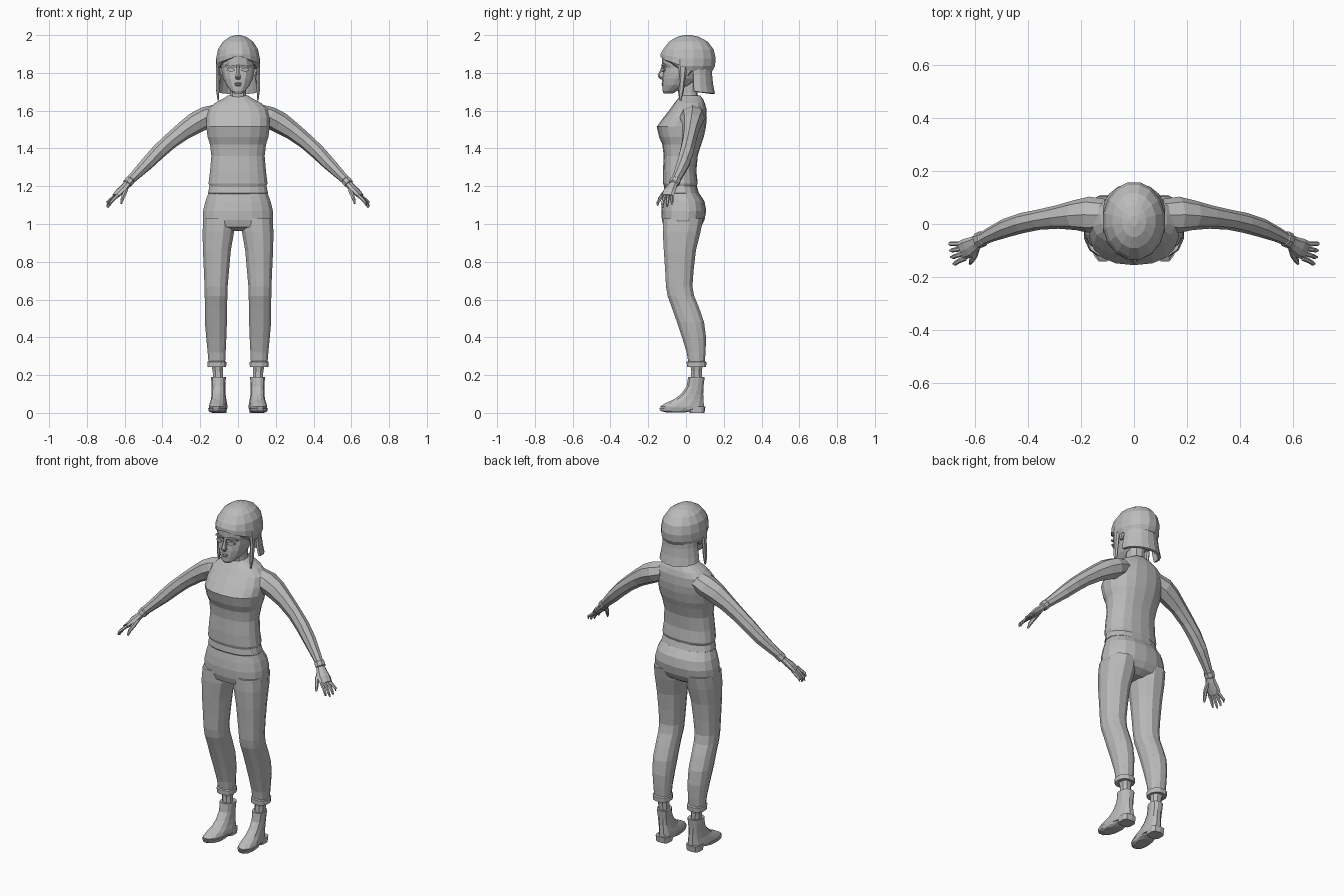
import bpy, bmesh, math
from mathutils import Vector

gray = bpy.data.materials.new("clay gray")
gray.diffuse_color = (0.5, 0.5, 0.5, 1)


def finish(name, bm, mirror=False, thick=0):
    bmesh.ops.recalc_face_normals(bm, faces=bm.faces)
    me = bpy.data.meshes.new(name)
    bm.to_mesh(me)
    bm.free()
    me.materials.append(gray)
    ob = bpy.data.objects.new(name, me)
    bpy.context.collection.objects.link(ob)
    if thick:
        ob.modifiers.new("thickness", 'SOLIDIFY').thickness = thick
    if mirror:
        ob.modifiers.new("mirror", 'MIRROR').use_mirror_merge = False
    return ob


def skin(name, rings, mirror=False, closed=True, caps=True, thick=0):
    """Bridge a list of point rings into one faceted surface."""
    bm = bmesh.new()
    vs = [[bm.verts.new(p) for p in r] for r in rings]
    n = len(vs[0])
    for a, b in zip(vs, vs[1:]):
        for i in range(n if closed else n - 1):
            j = (i + 1) % n
            bm.faces.new((a[i], a[j], b[j], b[i]))
    if caps:
        bm.faces.new(vs[0])
        bm.faces.new(vs[-1])
    return finish(name, bm, mirror, thick)


def oval(z, cx, hx, y0, y1, n=14, p=0.85, skew=0):
    """Horizontal ring: centre x, half width, front y, back y."""
    pts = []
    for i in range(n):
        a = math.tau * (i + 0.5) / n
        c, s = math.cos(a), math.sin(a)
        y = (y0 + y1) / 2 + (y1 - y0) / 2 * math.copysign(abs(s) ** p, s)
        x = cx + hx * math.copysign(abs(c) ** p, c) + skew * (0.05 - y)
        pts.append((x, y, z))
    return pts


def stack(name, rows, cx=None, n=14, p=0.85, mirror=False, skew=0):
    return skin(name, [oval(r[0], r[4] if len(r) > 4 else 0, r[1], r[2], r[3], n, p, skew)
                       for r in rows], mirror)


def tube(name, path, n=8, mirror=True):
    """Tube through (x, y, z, radius across, radius up)."""
    rings = []
    for i, q in enumerate(path):
        t = Vector(path[min(i + 1, len(path) - 1)][:3]) - Vector(path[max(i - 1, 0)][:3])
        side = t.cross((0, 0, 1)).normalized()
        up = side.cross(t).normalized()
        rings.append([Vector(q[:3]) + side * q[3] * math.cos(math.tau * k / n)
                      + up * q[4] * math.sin(math.tau * k / n) for k in range(n)])
    return skin(name, rings, mirror)


# Sweater body: z, half width, front y, back y
stack("sweater", [
    (1.195, .150, -.115, .055), (1.215, .158, -.122, .062), (1.28, .150, -.122, .055),
    (1.36, .143, -.118, .062), (1.42, .150, -.125, .080), (1.46, .163, -.142, .094),
    (1.515, .170, -.155, .106), (1.56, .170, -.122, .110), (1.61, .158, -.083, .108),
    (1.64, .125, -.062, .100), (1.665, .078, -.042, .088), (1.68, .054, -.032, .075)], n=18)
stack("neck", [(1.64, .056, -.035, .075), (1.69, .044, -.04, .06), (1.76, .046, -.05, .07)], n=10)

# Trousers
stack("waistband", [(1.16, .157, -.116, .066), (1.165, .161, -.119, .068),
                    (1.20, .153, -.115, .058), (1.205, .14, -.10, .05)], n=18)
stack("hips", [(.962, .05, -.07, .045), (.985, .175, -.118, .080), (1.02, .189, -.128, .098),
               (1.07, .187, -.130, .107), (1.12, .175, -.124, .098), (1.18, .152, -.112, .058)], n=18)
stack("trouser_leg", [
    (1.03, .085, -.125, .095, .100), (.96, .086, -.126, .080, .104), (.86, .076, -.120, .055, .112),
    (.76, .069, -.113, .043, .114), (.67, .063, -.108, .036, .116), (.62, .062, -.100, .045, .116),
    (.56, .060, -.078, .070, .117), (.48, .060, -.050, .098, .117), (.40, .055, -.023, .108, .115),
    (.32, .049, .002, .105, .113), (.26, .045, .012, .100, .112)], n=12, mirror=True)
stack("trouser_cuff", [
    (.245, .040, .015, .095, .112), (.243, .051, .003, .108, .112), (.27, .052, .002, .110, .112),
    (.275, .042, .012, .100, .112)], n=12, mirror=True)

# Ankles and boots
stack("ankle", [(.17, .028, .024, .085, .105), (.22, .029, .026, .086, .107),
                (.26, .034, .020, .092, .110)], n=8, mirror=True)
stack("boot", [
    (.018, .045, -.135, .097, .098), (.035, .047, -.140, .098, .098), (.052, .044, -.110, .097, .098),
    (.072, .039, -.065, .095, .099), (.10, .036, -.028, .093, .101), (.14, .036, .002, .094, .103),
    (.19, .039, .010, .100, .104), (.188, .030, .020, .088, .104)], n=12, mirror=True, skew=.10)
stack("boot_sole", [(.002, .036, -.105, -.005, .098), (.010, .045, -.138, .035, .098),
                    (.026, .049, -.145, .06, .098)], n=12, mirror=True, skew=.10)
stack("boot_heel", [(0, .040, .020, .098, .100), (.035, .042, .010, .103, .100)],
      n=10, p=.6, mirror=True)

# Sleeves and wrist cuffs
tube("sleeve", [
    (.11, .032, 1.585, .062, .050), (.17, .035, 1.563, .068, .058), (.225, .033, 1.535, .056, .057),
    (.29, .026, 1.492, .044, .048), (.36, .016, 1.437, .038, .042), (.42, .004, 1.383, .038, .040),
    (.48, -.014, 1.322, .036, .036), (.54, -.040, 1.262, .028, .028), (.575, -.058, 1.228, .024, .024)])
tube("wrist_cuff", [(.566, -.053, 1.238, .024, .022), (.570, -.055, 1.233, .030, .027),
                    (.586, -.063, 1.214, .030, .026), (.589, -.065, 1.210, .021, .017)])

# Hands
tube("palm", [(.575, -.058, 1.225, .022, .018), (.600, -.074, 1.196, .029, .019),
              (.625, -.090, 1.172, .038, .018), (.648, -.100, 1.148, .036, .013)])
for k in range(4):
    f = k - 1.5
    y0, y1 = -.102 - f * .018, -.112 - f * .025
    drop = .012 * abs(f - .2)
    tube("finger_%d" % (k + 1), [
        (.640 - f * .003, y0, 1.152, .0095, .010), (.667 - f * .005, (y0 + y1) / 2, 1.130, .009, .009),
        (.684 - f * .006, y1, 1.105 + drop * .5, .008, .008),
        (.694 - f * .005 - drop * .5, y1, 1.082 + drop, .004, .005)], n=6)
tube("thumb", [(.592, -.085, 1.192, .013, .014), (.600, -.118, 1.162, .012, .012),
               (.612, -.138, 1.135, .010, .010), (.618, -.150, 1.108, .005, .005)], n=6)

# Head
stack("head", [
    (1.692, .022, -.118, -.070), (1.705, .040, -.124, -.045), (1.735, .064, -.126, .030),
    (1.77, .080, -.126, .075), (1.80, .087, -.122, .095), (1.825, .090, -.118, .105),
    (1.845, .092, -.127, .110), (1.90, .094, -.128, .115), (1.94, .075, -.10, .09)], n=14)


def plate(name, pts, depth=.008):
    """Thin plate on the face, outlined in x and z, following the face curve."""
    front = [(x, -.131 + 4 * x * x, z) for x, z in pts]
    back = [(x, y + depth, z) for x, y, z in front]
    return skin(name, [front, back], True)


plate("eye", [(.018, 1.812), (.038, 1.804), (.060, 1.814), (.058, 1.823), (.038, 1.828), (.02, 1.822)])
plate("eyebrow", [(.012, 1.837), (.045, 1.842), (.070, 1.834), (.066, 1.845), (.042, 1.852), (.012, 1.846)])
for nm, z, w, h, y in (("upper_lip", 1.744, .021, .005, -.131), ("lower_lip", 1.735, .018, .005, -.131)):
    skin(nm, [oval(z - h, 0, w, y + .005, y + .03, 8), oval(z, 0, w, y, y + .03, 8),
              oval(z + h, 0, w * .7, y + .004, y + .03, 8)])
stack("nose", [(1.765, .010, -.133, -.110), (1.778, .017, -.147, -.110), (1.790, .014, -.150, -.110),
               (1.815, .009, -.136, -.110), (1.842, .010, -.128, -.110)], n=6)
stack("ear", [(1.785, .007, -.005, .012, .092), (1.805, .012, -.005, .030, .094),
              (1.835, .014, -.005, .040, .096), (1.85, .008, .005, .03, .095)], n=6, mirror=True)

# Hair cap, its front edge rising to a centre parting
rows = [(1.835, .108, -.125, .143), (1.852, .119, -.137, .156), (1.885, .118, -.137, .160),
        (1.925, .108, -.124, .149), (1.965, .082, -.092, .118), (1.99, .046, -.050, .072),
        (2.0, .015, -.01, .03)]
rings = []
for i, r in enumerate(rows):
    ring = oval(r[0], 0, r[1], r[2], r[3], 16, 1)
    lift = max(0, .06 - .020 * i)
    rings.append([(x, y, z + (lift * max(0, 1 - abs(x) / .11) if y < -.03 else -lift * .4))
                  for x, y, z in ring])
skin("hair_cap", rings)

# Flared back hair and loose side strands
rings = []
for z, rx, ry, cy in ((1.85, .102, .100, .040), (1.79, .104, .095, .045), (1.74, .112, .100, .045),
                      (1.69, .118, .105, .050)):
    rings.append([(rx * math.cos(a), cy + ry * math.sin(a), z + .03 * (1 - math.sin(a)) * (z < 1.7) * .4)
                  for a in [math.pi * (k / 9 * 1.04 - .02) for k in range(10)]])
skin("back_hair", rings, closed=False, caps=False, thick=.014)
stack("side_strand", [(1.655, .004, -.035, -.025, .105), (1.70, .009, -.040, -.012, .107),
                      (1.79, .011, -.035, .000, .107), (1.87, .011, -.045, .010, .104)], n=6, mirror=True)
